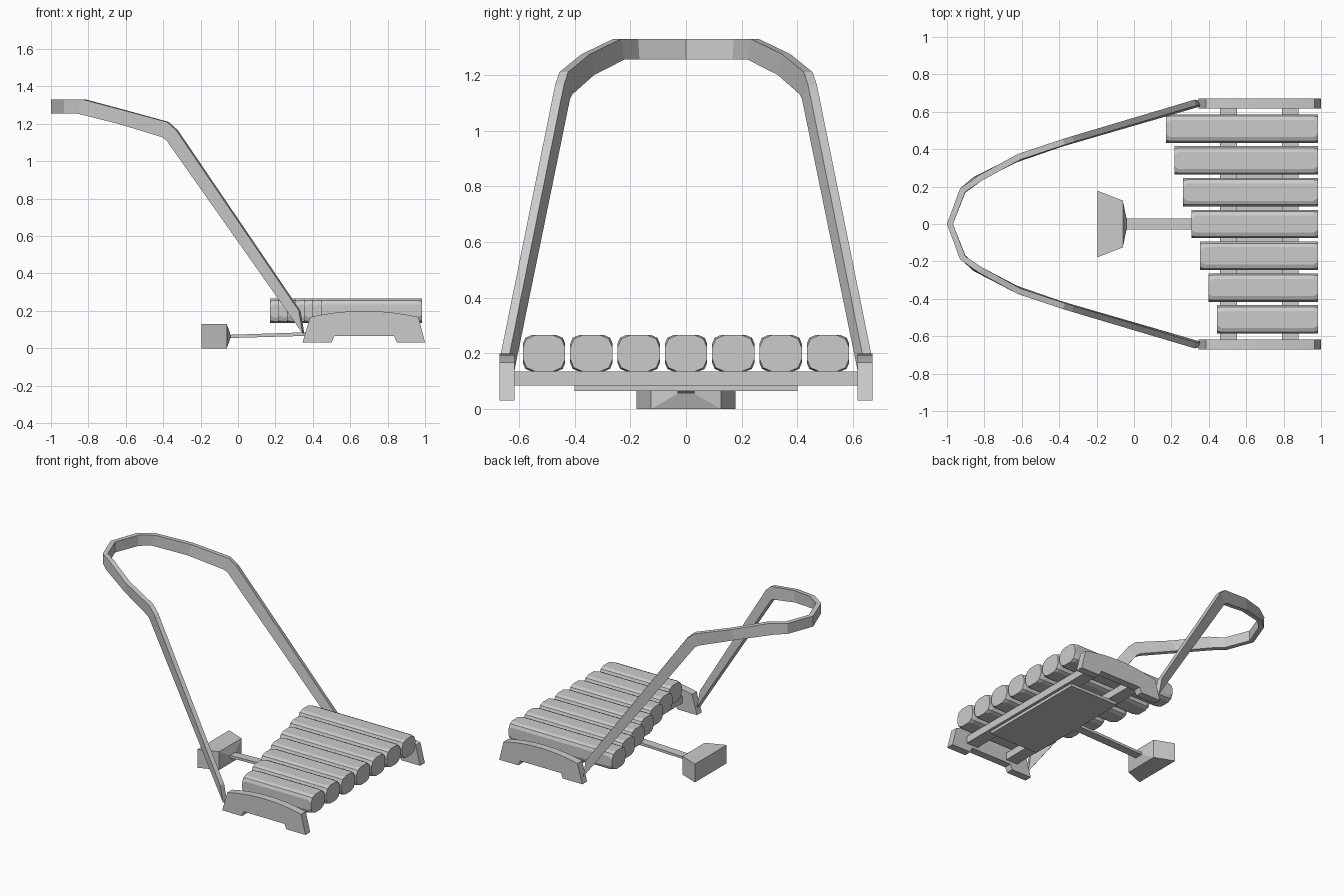
import bpy, bmesh
from mathutils import Vector

cube = bpy.data.objects.get("Cube")
if cube:
    bpy.data.objects.remove(cube, do_unlink=True)

grey = bpy.data.materials.new("plain_grey")
grey.use_nodes = True
COLOUR = (0.6, 0.6, 0.6, 1)
grey.diffuse_color = COLOUR
grey.node_tree.nodes["Principled BSDF"].inputs["Base Color"].default_value = COLOUR


def loft(name, sections):
    """Skin a list of equal-length point rings and cap both ends."""
    bm = bmesh.new()
    rings = [[bm.verts.new(p) for p in s] for s in sections]
    n = len(rings[0])
    for a, b in zip(rings, rings[1:]):
        for i in range(n):
            j = (i + 1) % n
            bm.faces.new((a[i], a[j], b[j], b[i]))
    bm.faces.new(rings[0])
    bm.faces.new(rings[-1])
    bmesh.ops.recalc_face_normals(bm, faces=bm.faces[:])
    mesh = bpy.data.meshes.new(name)
    bm.to_mesh(mesh)
    bm.free()
    mesh.materials.append(grey)
    obj = bpy.data.objects.new(name, mesh)
    bpy.context.collection.objects.link(obj)
    return obj


def rect(x, half_y, z0, z1):
    return [(x, -half_y, z0), (x, half_y, z0), (x, half_y, z1), (x, -half_y, z1)]


def rounded_ring(x, y, z, hy, hz, c):
    """Rectangle across x with two-step rounded corners."""
    k = c * 0.3
    quarter = [(hy, hz - c), (hy - k, hz - k), (hy - c, hz)]
    pts = quarter + [(-a, b) for a, b in reversed(quarter)]
    pts += [(-a, -b) for a, b in quarter] + [(a, -b) for a, b in reversed(quarter)]
    return [(x, y + a, z + b) for a, b in pts]


# Side feet: arched top, notch underneath
arch = [(0.345 + 0.04 + 0.58 * t / 8, 0.167 + 0.033 * (1 - (t / 4 - 1) ** 2)) for t in range(9)]
foot = [(1.0, 0.03), (0.85, 0.03), (0.835, 0.065), (0.515, 0.065), (0.50, 0.03), (0.345, 0.03)] + arch
for side, label in ((1, "left"), (-1, "right")):
    loft("side_foot_" + label, [[(x, side * y, z) for x, z in foot] for y in (0.617, 0.67)])

# Cross bars and the plate below them
for label, x in (("inner", 0.46), ("outer", 0.79)):
    loft("cross_bar_" + label, [rect(x, 0.62, 0.085, 0.135), rect(x + 0.09, 0.62, 0.085, 0.135)])
loft("under_plate", [rect(0.48, 0.4, 0.065, 0.085), rect(0.86, 0.4, 0.065, 0.085)])

# Seven rollers, each shorter than its neighbour
for i in range(7):
    y = 0.51 - 0.17 * i
    start, end = 0.17 + 0.0455 * i, 0.985
    loft(f"roller_{i + 1}", [rounded_ring(x, y, 0.2, 0.076, 0.065, c) for x, c in
                             ((start, 0.045), (start + 0.025, 0.03), (end - 0.025, 0.03), (end, 0.045))])

# Pedal block and its rod
loft("pedal", [rect(-0.195, 0.178, 0, 0.13), rect(-0.06, 0.125, 0, 0.13), rect(-0.04, 0.03, 0.055, 0.072)])
loft("pedal_rod", [rect(-0.045, 0.03, 0.055, 0.072), rect(0.5, 0.03, 0.07, 0.09)])

# Handle: flat strip, outer upper and outer lower edge for half its length
upper = [(-1.0, 0, 1.33), (-0.93, 0.19, 1.33), (-0.83, 0.26, 1.33), (-0.62, 0.375, 1.275),
         (-0.38, 0.455, 1.21), (-0.33, 0.47, 1.165), (0.325, 0.665, 0.2)]
lower = [(-1.0, 0, 1.255), (-0.93, 0.185, 1.255), (-0.86, 0.25, 1.255), (-0.64, 0.36, 1.2),
         (-0.41, 0.44, 1.13), (-0.385, 0.448, 1.115), (0.345, 0.66, 0.08)]


def mirror(points):
    return [(x, -y, z) for x, y, z in reversed(points[1:])] + points


up, low = ([Vector(p) for p in mirror(e)] for e in (upper, lower))
strip = []
for i, (u, l) in enumerate(zip(up, low)):
    d = up[min(i + 1, len(up) - 1)] - up[max(i - 1, 0)]
    inward = Vector((d.y, -d.x, 0)).normalized() * 0.033
    strip.append([u, l, l + inward, u + inward])
loft("handle", strip)
